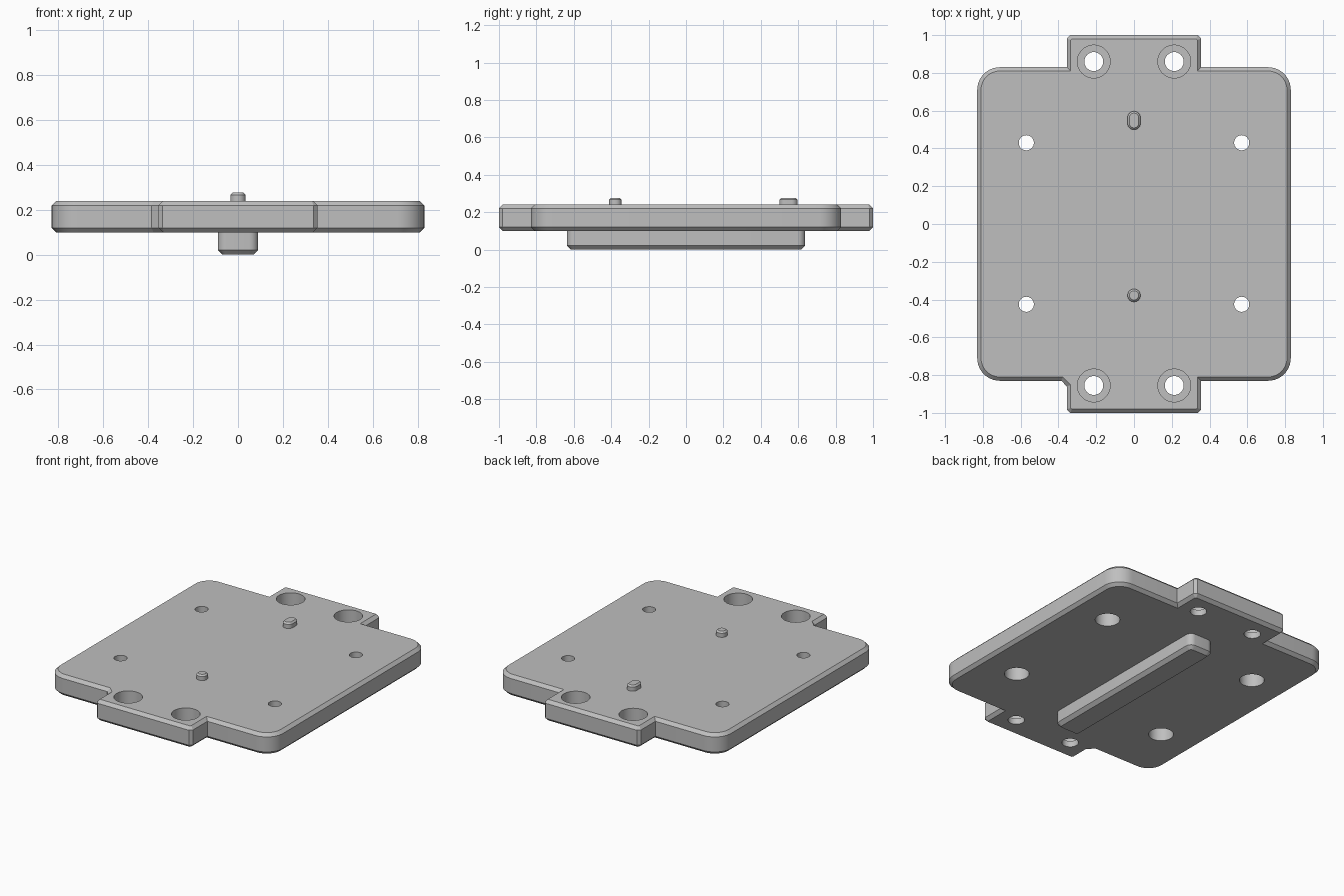
import bpy, bmesh
from math import cos, sin, pi, atan2, radians

cube = bpy.data.objects.get("Cube")
if cube:
    bpy.data.objects.remove(cube, do_unlink=True)

grey = bpy.data.materials.new("plain grey")
grey.use_nodes = True
colour = (0.52, 0.52, 0.52, 1)
grey.diffuse_color = colour
grey.node_tree.nodes["Principled BSDF"].inputs["Base Color"].default_value = colour


def corner(x, y, r, steps):
    """Counter-clockwise arc (or chamfer, with one step) at a convex corner."""
    sx, sy = (1 if x > 0 else -1), (1 if y > 0 else -1)
    start = atan2(sy, sx) - pi / 4
    return [(x - sx * r + r * cos(start + pi / 2 * i / steps),
             y - sy * r + r * sin(start + pi / 2 * i / steps))
            for i in range(steps + 1)]


def rounded(hx, hy, r, steps=8):
    return [p for sx, sy in ((1, -1), (1, 1), (-1, 1), (-1, -1))
            for p in corner(sx * hx, sy * hy, r, steps)]


def prism(name, outline, z0, z1, chamfer=0.0, levels=(), at=(0, 0)):
    """Extruded outline with chamfered rims at the given heights."""
    bm = bmesh.new()
    base = bm.faces.new([bm.verts.new((x + at[0], y + at[1], z0)) for x, y in outline])
    top = bmesh.ops.extrude_face_region(bm, geom=[base], use_keep_orig=True)["geom"]
    for v in top:
        if isinstance(v, bmesh.types.BMVert):
            v.co.z = z1
    bmesh.ops.recalc_face_normals(bm, faces=bm.faces[:])
    if chamfer:
        rims = [e for e in bm.edges
                if any(all(abs(v.co.z - z) < 1e-5 for v in e.verts) for z in levels)]
        bmesh.ops.bevel(bm, geom=rims, offset=chamfer, segments=1,
                        affect='EDGES', clamp_overlap=False)
    mesh = bpy.data.meshes.new(name)
    bm.to_mesh(mesh)
    bm.free()
    mesh.materials.append(grey)
    ob = bpy.data.objects.new(name, mesh)
    bpy.context.collection.objects.link(ob)
    return ob


def smooth(ob):
    bpy.ops.object.select_all(action='DESELECT')
    ob.select_set(True)
    bpy.context.view_layer.objects.active = ob
    bpy.ops.object.shade_smooth_by_angle(angle=radians(25))


# Plate outline: rounded body with a tab at each end and one relieved corner
BODY, TAB, BOT, TOP = 0.83, 0.355, 0.10, 0.24
right = (corner(TAB, -1, 0.018, 1) + [(TAB, -BODY)]
         + corner(BODY, -BODY, 0.12, 10) + corner(BODY, BODY, 0.12, 10)
         + [(TAB, BODY)] + corner(TAB, 1, 0.018, 1))
left = [(-x, y) for x, y in reversed(right)]
notch = left.index((-TAB, -BODY))
left[notch:notch + 1] = [(-TAB - 0.03, -BODY), (-TAB, -BODY - 0.03)]
plate = prism("base_plate", right + left, BOT, TOP, 0.02, (BOT, TOP))

# Stepped holes: tabs are counterbored from above, body from below
circle = [(cos(2 * pi * i / 40), sin(2 * pi * i / 40)) for i in range(40)]


def drill(x, y, r, z0, z1):
    cutter = prism("hole_cutter", [(r * a, r * b) for a, b in circle], z0, z1, at=(x, y))
    cutter.hide_render = True
    cut = plate.modifiers.new("hole", 'BOOLEAN')
    cut.operation, cut.solver, cut.object = 'DIFFERENCE', 'EXACT', cutter
    bpy.context.view_layer.objects.active = plate
    bpy.ops.object.modifier_apply(modifier=cut.name)
    bpy.data.objects.remove(cutter, do_unlink=True)


for sx in (-1, 1):
    for y in (-0.855, 0.86):
        drill(sx * 0.213, y, 0.087, 0.14, 0.4)
        drill(sx * 0.213, y, 0.05, 0, 0.3)
    for y in (-0.425, 0.43):
        drill(sx * 0.57, y, 0.075, 0, 0.19)
        drill(sx * 0.57, y, 0.04, 0.05, 0.4)
smooth(plate)

# Locating rail underneath, round and oblong pins on top
smooth(prism("guide_rail", rounded(0.09, 0.637, 0.04), 0, BOT + 0.01, 0.022, (0,)))
smooth(prism("round_pin", rounded(0.034, 0.034, 0.033), TOP - 0.01, 0.277, 0.01,
             (0.277,), at=(0, -0.378)))
smooth(prism("oblong_pin", rounded(0.034, 0.049, 0.033), TOP - 0.01, 0.277, 0.01,
             (0.277,), at=(0, 0.548)))
